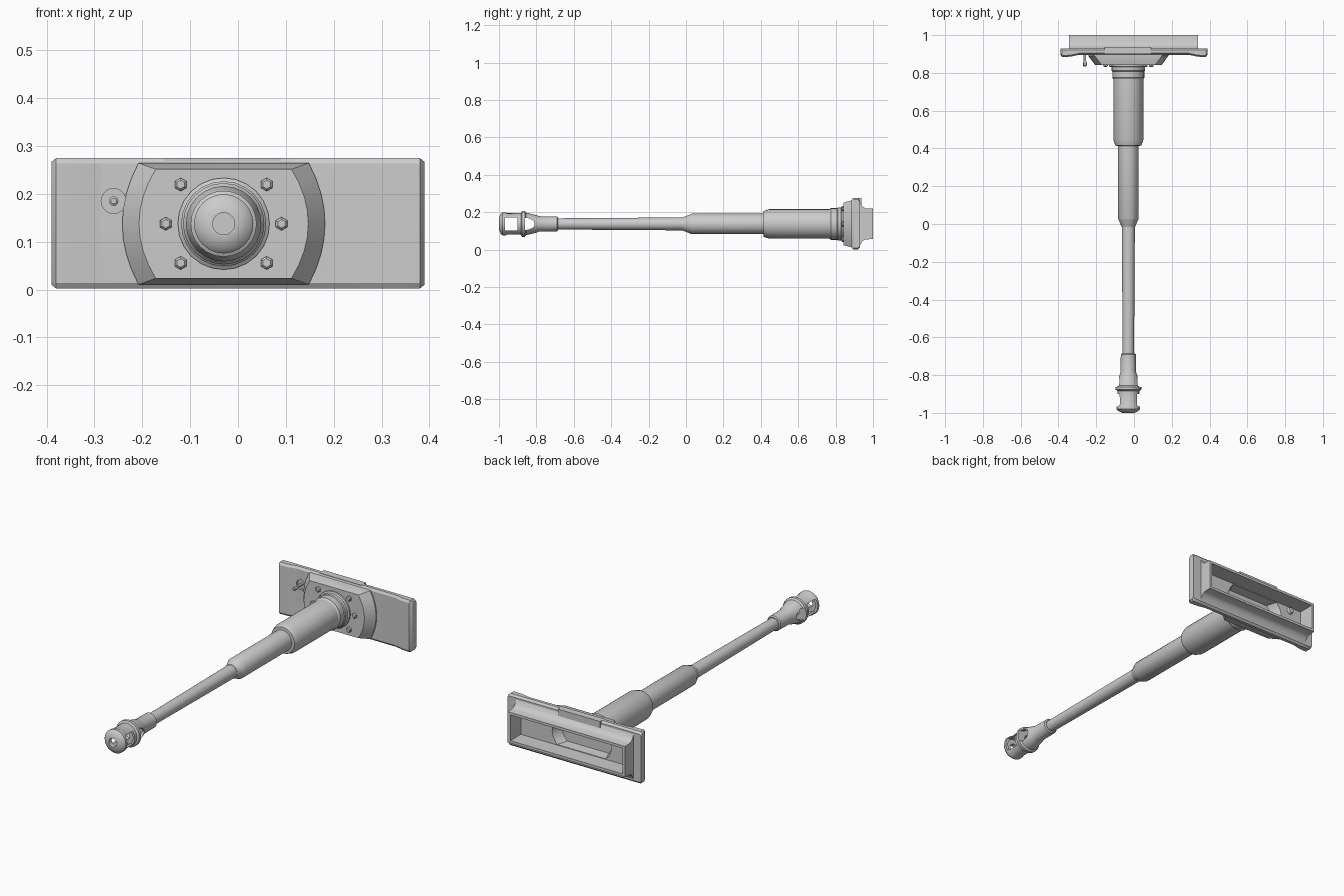
import bpy, bmesh, math

if "Cube" in bpy.data.objects:
    bpy.data.objects.remove(bpy.data.objects["Cube"])

CX, CZ = -0.03, 0.1375          # barrel axis
grey = bpy.data.materials.new("plain_grey")
grey.diffuse_color = (0.6, 0.6, 0.6, 1)
grey.use_nodes = True
grey.node_tree.nodes["Principled BSDF"].inputs["Base Color"].default_value = grey.diffuse_color


def make(name, bm, smooth=True):
    bmesh.ops.recalc_face_normals(bm, faces=bm.faces)
    me = bpy.data.meshes.new(name)
    bm.to_mesh(me)
    bm.free()
    me.materials.append(grey)
    ob = bpy.data.objects.new(name, me)
    bpy.context.collection.objects.link(ob)
    if smooth:
        shade(ob)
    return ob


def shade(ob):
    bpy.ops.object.select_all(action='DESELECT')
    ob.select_set(True)
    bpy.context.view_layer.objects.active = ob
    bpy.ops.object.shade_smooth_by_angle(angle=math.radians(30))


def loft(name, rings, smooth=True):
    """Skin a list of equal-length point rings and cap both ends."""
    bm = bmesh.new()
    vs = [[bm.verts.new(p) for p in r] for r in rings]
    n = len(rings[0])
    for a, b in zip(vs, vs[1:]):
        for i in range(n):
            j = (i + 1) % n
            bm.faces.new((a[i], a[j], b[j], b[i]))
    bm.faces.new(vs[0])
    bm.faces.new(vs[-1][::-1])
    return make(name, bm, smooth)


def circle(y, r, n=24, x=CX, z=CZ, turn=0.0):
    return [(x + r * math.cos(turn + math.tau * i / n), y,
             z + r * math.sin(turn + math.tau * i / n)) for i in range(n)]


def lathe(name, profile, n=24, x=CX, z=CZ, turn=0.0):
    return loft(name, [circle(y, r, n, x, z, turn) for y, r in profile])


def box(name, x0, x1, y0, y1, z0, z1):
    return loft(name, [[(x, y0, z0), (x, y1, z0), (x, y1, z1), (x, y0, z1)]
                       for x in (x0, x1)], False)


def cut(ob, *cutters):
    for c in cutters:
        c.hide_render = True
        m = ob.modifiers.new("cut", 'BOOLEAN')
        m.operation, m.solver, m.object = 'DIFFERENCE', 'EXACT', c
        # keep the cut first, ahead of any smoothing modifier
        bpy.context.view_layer.objects.active = ob
        bpy.ops.object.modifier_move_to_index(modifier=m.name, index=0)
        bpy.ops.object.modifier_apply(modifier=m.name)
    shade(ob)


def boss_ring(y, mid, end, hz, n=8):
    """Outline with flat top and bottom and bowed sides."""
    right = []
    for i in range(n + 1):
        t = -1 + 2 * i / n
        right.append((CX + mid - (mid - end) * t * t, y, CZ + hz * t))
    return right + [(2 * CX - x, y, 2 * CZ - z) for x, y, z in right]


# ---- mantlet plate: thicker toward both ends, chamfered edges
def plate_ring(x, front, inset):
    b, t = 0.002 + inset, 0.275 - inset
    return [(x, front, b + 0.012), (x, front + 0.008, b), (x, 0.92, b),
            (x, 0.93, b + 0.01), (x, 0.93, t - 0.01), (x, 0.92, t),
            (x, front + 0.008, t), (x, front, t - 0.012)]


half = [(0.39, 0.897, 0.008), (0.38, 0.884, 0), (0.335, 0.886, 0), (0.29, 0.896, 0)]
stations = [(-x, f, i) for x, f, i in half] + half[::-1]
plate = loft("mantlet_plate", [plate_ring(*s) for s in stations])

# ---- rear housing with concave flanges above and below
top = [(0.92, 0.135), (0.928, 0.122), (0.936, 0.104), (0.946, 0.09), (0.96, 0.083), (1.0, 0.081)]
prof = [(y, CZ + h) for y, h in top] + [(y, CZ - h) for y, h in top[::-1]]
housing = loft("rear_housing", [[(x, y, z) for y, z in prof] for x in (-0.345, 0.34)])
box("top_ridge", -0.155, 0.09, 0.9, 0.937, 0.235, 0.275)

# ---- raised boss on the plate front
boss = loft("mantlet_boss", [boss_ring(0.905, 0.212, 0.178, 0.127),
                             boss_ring(0.89, 0.212, 0.178, 0.127),
                             boss_ring(0.843, 0.177, 0.142, 0.114)])

# ---- hollow out the back
cavity = box("cavity_cutter", -0.33, 0.325, 0.912, 1.05, 0.07, 0.205)
recess = loft("recess_cutter", [boss_ring(0.93, 0.18, 0.15, 0.066),
                                boss_ring(0.86, 0.15, 0.12, 0.06)])
port = lathe("port_cutter", [(0.85, 0.026), (0.906, 0.026)], 20, -0.26, 0.185)
cut(plate, cavity, recess, port)
cut(housing, cavity)
cut(boss, recess)

# ---- sight port peg in its recess
lathe("port_peg", [(0.835, 0.006), (0.838, 0.01), (0.855, 0.01), (0.86, 0.007),
                   (0.91, 0.007)], 12, -0.26, 0.185)
lathe("port_boss_rear", [(0.91, 0.02), (0.925, 0.014)], 12, -0.26, 0.185)

# ---- six hex bolts around the collar
for i, (dx, dz) in enumerate([(-0.121, 0), (0.121, 0), (-0.09, 0.082), (0.09, 0.082),
                              (-0.09, -0.082), (0.09, -0.082)]):
    lathe("bolt_%d" % (i + 1), [(0.85, 0.014), (0.836, 0.014), (0.831, 0.009)],
          6, CX + dx, CZ + dz, math.pi / 6)

# ---- barrel with stepped collars and sleeves
lathe("barrel_collar", [(0.85, 0.096), (0.835, 0.096), (0.83, 0.089), (0.812, 0.089),
                        (0.808, 0.085), (0.775, 0.085), (0.765, 0.078)])
lathe("recoil_sleeve", [(0.8, 0.079), (0.445, 0.079), (0.415, 0.069), (0.413, 0.05)])
lathe("middle_sleeve", [(0.45, 0.055), (0.03, 0.055), (0.02, 0.05), (-0.015, 0.036),
                        (-0.018, 0.03)])
lathe("barrel_tube", [(0.05, 0.035), (-0.685, 0.03), (-0.75, 0.03)])

# ---- muzzle brake: outer skin, then bore and two chambers
brake = lathe("muzzle_brake", [(-0.685, 0.034), (-0.69, 0.04), (-0.785, 0.041),
                               (-0.80, 0.047), (-0.855, 0.06), (-0.862, 0.069),
                               (-0.877, 0.069), (-0.883, 0.058), (-0.955, 0.057),
                               (-0.965, 0.062), (-0.98, 0.062), (-0.99, 0.054),
                               (-1.0, 0.032)])
bore = lathe("bore_cutter", [(-1.05, 0.023), (-0.76, 0.023)])
front_room = lathe("front_chamber_cutter", [(-0.977, 0.047), (-0.892, 0.047)])
rear_room = lathe("rear_chamber_cutter", [(-0.865, 0.05), (-0.805, 0.036)])
front_port = box("front_port_cutter", -0.2, 0.15, -0.967, -0.9, 0.103, 0.172)
arc = [(-0.862 + 0.053 * math.cos(a), CZ + 0.033 * math.sin(a))
       for a in [math.pi * (i / 8 - 0.5) for i in range(9)]]
rear_port = loft("rear_port_cutter", [[(x, y, z) for y, z in arc] for x in (-0.2, 0.15)])
cut(brake, bore, front_room, rear_room, front_port, rear_port)

# ---- remove cutters
for ob in list(bpy.data.objects):
    if ob.name.endswith("_cutter"):
        bpy.data.objects.remove(ob, do_unlink=True)
